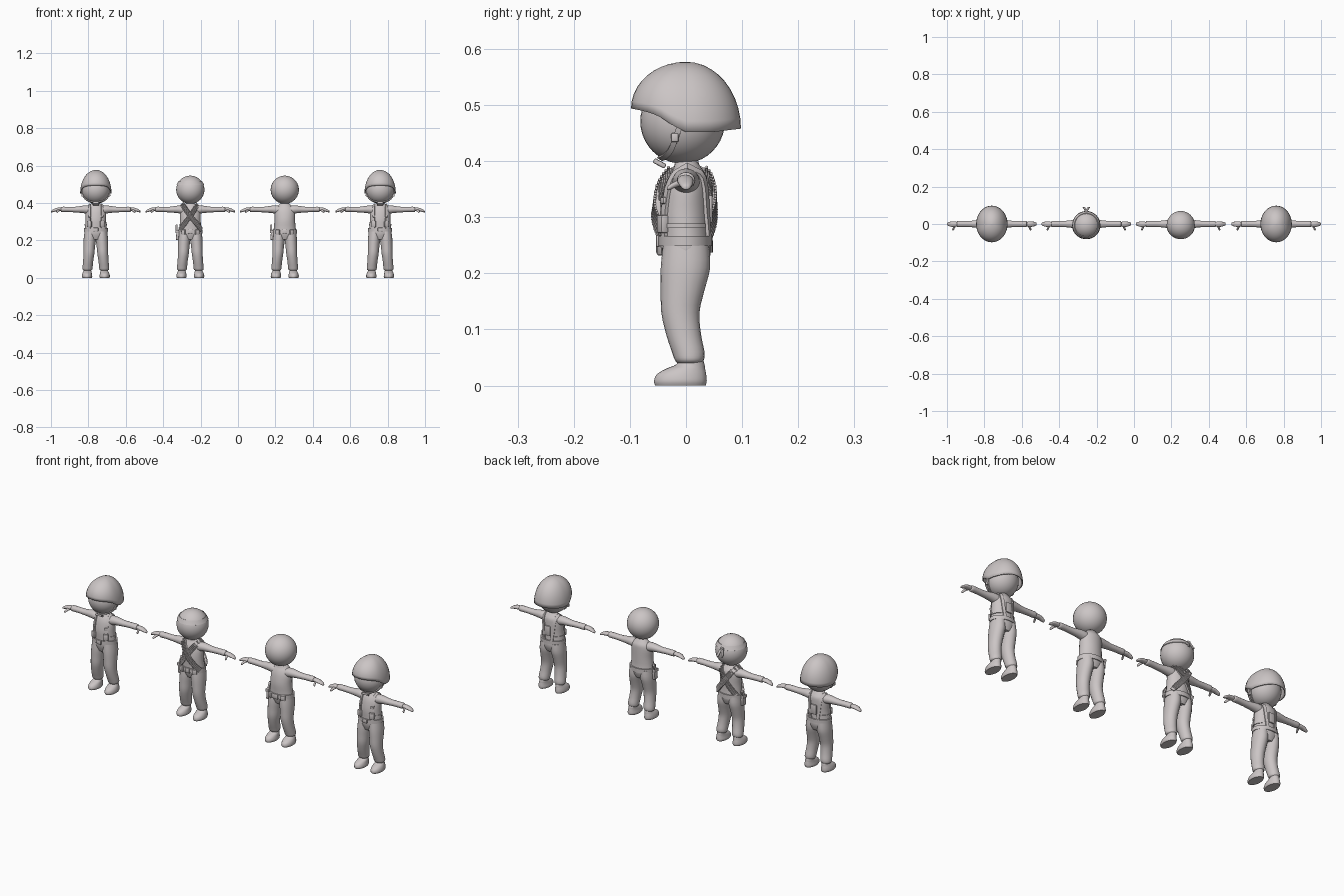
import bpy, bmesh, math
from mathutils import Vector

old = bpy.data.objects.get("Cube")
if old:
    bpy.data.objects.remove(old, do_unlink=True)

grey = bpy.data.materials.new("warm_grey")
grey.use_nodes = True
GREY = (0.6, 0.56, 0.56, 1)
grey.diffuse_color = GREY
grey.node_tree.nodes["Principled BSDF"].inputs["Base Color"].default_value = GREY

origin = Vector()


def finish(name, bm, angle=40):
    """Turn a bmesh into a smooth shaded object standing at the current figure."""
    bmesh.ops.recalc_face_normals(bm, faces=bm.faces)
    me = bpy.data.meshes.new(name)
    bm.to_mesh(me)
    bm.free()
    me.materials.append(grey)
    me.shade_smooth()
    me.set_sharp_from_angle(angle=math.radians(angle))
    ob = bpy.data.objects.new(name, me)
    ob.location = origin
    bpy.context.collection.objects.link(ob)
    return ob


def spline(rows, t):
    """Catmull-Rom sample of a list of number tuples."""
    i = min(int(t), len(rows) - 2)
    f = t - i
    a, b, c, d = (rows[min(max(i + k, 0), len(rows) - 1)] for k in (-1, 0, 1, 2))
    return [0.5 * (2*q + (r - p)*f + (2*p - 5*q + 4*r - s)*f*f + (3*q - p - 3*r + s)*f**3)
            for p, q, r, s in zip(a, b, c, d)]


def skin(bm, rings, closed=False, caps=True):
    n = len(rings[0])
    rows = [[bm.verts.new(p) for p in ring] for ring in rings]
    pairs = list(zip(rows, rows[1:])) + ([(rows[-1], rows[0])] if closed else [])
    for a, b in pairs:
        for i in range(n):
            bm.faces.new((a[i], a[(i + 1) % n], b[(i + 1) % n], b[i]))
    if caps and not closed:
        bm.faces.new(rows[0])
        bm.faces.new(rows[-1])


def loft(name, rows, axis="z", mirror=1, segs=20, steps=3):
    """Elliptical sections (x, y, z, radius, radius) along an axis."""
    rings = []
    for k in range((len(rows) - 1) * steps + 1):
        x, y, z, ra, rb = spline(rows, k / steps)
        ring = []
        for i in range(segs):
            u, v = ra * math.cos(math.tau*i/segs), rb * math.sin(math.tau*i/segs)
            d = {"z": (u, v, 0), "x": (0, u, v), "y": (u, 0, v)}[axis]
            ring.append(((x + d[0]) * mirror, y + d[1], z + d[2]))
        rings.append(ring)
    bm = bmesh.new()
    skin(bm, rings)
    return finish(name, bm, 50)


def strap(name, pts, norms, width, thick, closed=False):
    """Flat band running over a surface."""
    rings, n = [], len(pts)
    for i, (p, m) in enumerate(zip(pts, norms)):
        a, b = (pts[i - 1], pts[(i + 1) % n]) if closed else (pts[max(i - 1, 0)], pts[min(i + 1, n - 1)])
        side = (b - a).cross(m).normalized() * width / 2
        lo, hi = -m * 0.004, m * thick
        rings.append([p - side + lo, p + side + lo, p + side + hi, p - side + hi])
    bm = bmesh.new()
    skin(bm, rings, closed)
    return finish(name, bm, 35)


def box(name, pos, size, rot=(0, 0, 0), bevel=0.003):
    bm = bmesh.new()
    bmesh.ops.create_cube(bm, size=1)
    bmesh.ops.scale(bm, vec=size, verts=bm.verts)
    bmesh.ops.bevel(bm, geom=bm.edges[:], offset=bevel, segments=2, affect="EDGES", profile=0.5)
    ob = finish(name, bm)
    ob.location = origin + Vector(pos)
    ob.rotation_euler = rot
    return ob


TORSO = [(0, 0, .205, .042, .034), (0, 0, .235, .061, .044), (0, -.002, .27, .058, .043),
         (0, -.003, .31, .055, .043), (0, 0, .35, .055, .039), (0, .003, .372, .048, .034),
         (0, .003, .386, .036, .026), (0, 0, .4, .022, .019)]


def torso_at(z):
    for a, b in zip(TORSO, TORSO[1:]):
        if z <= b[2]:
            f = (z - a[2]) / (b[2] - a[2])
            return [p + (q - p) * f for p, q in zip(a, b)]
    return TORSO[-1]


def on_torso(x, z, side):
    """Point and outward normal on the torso; side -1 is front, +1 is back."""
    _, cy, _, a, b = torso_at(z)
    x = max(-a, min(a, x))
    y = side * b * math.sqrt(max(0, 1 - (x / a)**2))
    slope = (torso_at(z + .012)[3] - torso_at(z - .012)[3]) / .024
    n = Vector((x / a**2, y / b**2, 0)).normalized()
    n.z = -slope
    return Vector((x, cy + y, z)), n.normalized()


def over_shoulder(front, back, top):
    """Path from low front, over the shoulder, to low back, all as (x, z)."""
    path, n = [], 14
    for i in range(n):
        path.append((front[0] + (top[0] - front[0])*i/n, front[1] + (top[1] - front[1])*i/n, -1))
    path.append((top[0] * 1.1, top[1] + .003, 1))
    for i in range(1, n + 1):
        path.append((top[0] + (back[0] - top[0])*i/n, top[1] + (back[1] - top[1])*i/n, 1))
    return zip(*[on_torso(*p) for p in path])


def belt(name, z, width):
    _, cy, _, a, b = torso_at(z)
    ang = [math.tau * i / 32 for i in range(32)]
    norms = [Vector((math.cos(t), math.sin(t), 0)) for t in ang]
    pts = [Vector((a * n.x, cy + b * n.y, z)) for n in norms]
    strap(name, pts, norms, width, .005, True)
    box(name + "_buckle", (0, cy - b - .005, z), (.026, .008, width * 1.2))


HEAD, HEAD_R = Vector((0, -.006, .471)), .0755


def body():
    bm = bmesh.new()
    bmesh.ops.create_uvsphere(bm, u_segments=32, v_segments=20, radius=HEAD_R)
    bmesh.ops.translate(bm, vec=HEAD, verts=bm.verts)
    finish("head", bm)
    loft("torso", TORSO)
    for s, tag in ((1, "left"), (-1, "right")):
        loft(tag + "_arm", [(.02, 0, .36, .025, .024), (.05, 0, .365, .024, .022), (.075, 0, .366, .021, .019),
             (.11, 0, .365, .017, .015), (.15, 0, .366, .016, .014), (.182, 0, .366, .016, .014),
             (.187, 0, .366, .011, .01)], "x", s)
        loft(tag + "_hand", [(.18, 0, .366, .01, .009), (.197, -.001, .366, .014, .01), (.214, -.001, .364, .014, .009),
             (.23, 0, .358, .011, .007), (.238, 0, .354, .007, .005), (.24, 0, .353, .002, .002)], "x", s)
        loft(tag + "_thumb", [(.194, -.004, .364, .008, .007), (.202, -.018, .359, .006, .006),
             (.207, -.03, .353, .005, .005), (.208, -.034, .351, .002, .002)], "y", s, 10)
        loft(tag + "_leg", [(.03, 0, .25, .03, .041), (.032, -.001, .21, .033, .044), (.035, -.006, .17, .031, .039),
             (.037, -.01, .13, .029, .034), (.041, -.004, .09, .027, .031), (.044, .004, .06, .027, .029),
             (.045, .006, .046, .026, .026), (.045, .006, .04, .02, .021)], "z", s)
        loft(tag + "_shoe", [(.047, -.01, 0, .025, .045), (.047, -.01, .008, .028, .047), (.047, -.008, .02, .026, .044),
             (.046, -.001, .03, .023, .035), (.045, .008, .038, .02, .025), (.045, .009, .052, .019, .02)], "z", s)


def helmet():
    bm = bmesh.new()
    segs, rows = 40, 10
    rim = [(0, .458), (1, .452), (2, .452), (2.5, .464), (3, .481), (3.5, .489), (4, .494)]

    def rim_z(front):
        f = (front + 1) * 2
        for (a, za), (b, zb) in zip(rim, rim[1:]):
            if f <= b:
                return za + (zb - za) * (f - a) / (b - a)
        return rim[-1][1]
    rings = []
    for r in range(rows + 1):
        t = max(r / rows, .01) * math.pi / 2
        ring = []
        for i in range(segs):
            c, s = math.cos(math.tau*i/segs), math.sin(math.tau*i/segs)
            low = rim_z(-s)
            ring.append((.084 * c * math.sin(t), .098 * s * math.sin(t), .577 - (.577 - low) * (1 - math.cos(t))))
        rings.append(ring)
    skin(bm, rings, caps=False)
    bm.faces.new([v for v in bm.verts if v.index == -1][:segs])
    shell = finish("helmet", bm)
    solid = shell.modifiers.new("thickness", "SOLIDIFY")
    solid.thickness = .005
    # Chin strap following the head, with side buckles and a chin cup
    key = [(.077, -.012, .46), (.07, -.02, .437), (.055, -.028, .418), (.03, -.04, .405), (0, -.048, .402)]
    key += [(-x, y, z) for x, y, z in key[-2::-1]]
    norms = [(Vector(spline(key, k / 3)) - HEAD).normalized() for k in range(25)]
    strap("chin_strap", [HEAD + n * HEAD_R for n in norms], norms, .01, .004)
    box("chin_cup", (0, -.047, .396), (.034, .024, .009), (-.5, 0, 0))
    for s in (-1, 1):
        box("chin_buckle", (s * .073, -.02, .442), (.008, .014, .016))


def webbing():
    for s, tag in ((1, "left"), (-1, "right")):
        strap(tag + "_suspender", *map(list, over_shoulder((s * .034, .265), (s * .02, .265), (s * .033, .386))), .014, .005)
        side = [on_torso(s * (.034 + .026 * math.sin(math.pi * i / 10)), .285, -1 if i < 5 else 1) for i in range(11)]
        strap(tag + "_side_strap", *map(list, zip(*side)), .008, .003)
        box(tag + "_pouch", (s * .034, -.042, .288), (.024, .014, .032), (0, 0, s * .4))
        box(tag + "_strap_clip", (s * .034, -.04, .33), (.016, .008, .012), (0, 0, s * .4))
    box("back_plate", (0, .043, .315), (.032, .008, .05))
    belt("webbing_belt", .258, .018)


def holster():
    box("holster", (-.068, -.006, .228), (.015, .026, .05), (0, .08, 0))
    box("holster_flap", (-.071, -.006, .248), (.017, .03, .016))
    box("pistol_grip", (-.073, .006, .268), (.011, .014, .032), (-.4, 0, 0))
    belt("waist_belt", .248, .022)
    for x in (-.036, .036):
        box("belt_pouch", (x, -.041, .245), (.022, .016, .026), (0, 0, x * 12))


def bandolier(s, lift):
    pts, norms = map(list, over_shoulder((-s * .05, .258), (-s * .05, .258), (s * .036, .384)))
    pts = [p + n * lift for p, n in zip(pts, norms)]
    strap("bandolier", pts, norms, .02, .004)
    # Cartridges lie across the band
    bm = bmesh.new()
    for k in range(2 * len(pts) - 3):
        i, f = k // 2, (k % 2) / 2
        p, n = pts[i].lerp(pts[i + 1], f), norms[i].lerp(norms[i + 1], f).normalized()
        side = (pts[i + 1] - pts[i]).cross(n).normalized()
        ring = bmesh.ops.create_cone(bm, cap_ends=True, segments=8, radius1=.0035, radius2=.0025, depth=.026)["verts"]
        bmesh.ops.rotate(bm, verts=ring, matrix=side.to_track_quat("Z", "Y").to_matrix())
        bmesh.ops.translate(bm, verts=ring, vec=p + n * .006)
    finish("cartridges", bm)


def headband():
    z = .506
    r = math.sqrt(HEAD_R**2 - (z - HEAD.z)**2)
    flat = [Vector((math.cos(math.tau*i/36) * r, math.sin(math.tau*i/36) * r, z - HEAD.z)) for i in range(36)]
    strap("headband", [HEAD + p for p in flat], [p.normalized() for p in flat], .022, .002, True)
    box("headband_knot", (0, .07, .5), (.018, .014, .016))
    for s in (-1, 1):
        box("headband_tail", (s * .009, .082, .484), (.012, .005, .04), (.45, -s * .3, 0), .002)


# Four figures in a row: helmeted ones outside, belted ones inside
for x, outfit in ((-.76, "helmet"), (-.255, "bandolier"), (.25, "plain"), (.76, "helmet")):
    origin = Vector((x, 0, 0))
    body()
    if outfit == "helmet":
        helmet()
        webbing()
    else:
        holster()
    if outfit == "bandolier":
        bandolier(1, 0)
        bandolier(-1, .007)
        headband()
